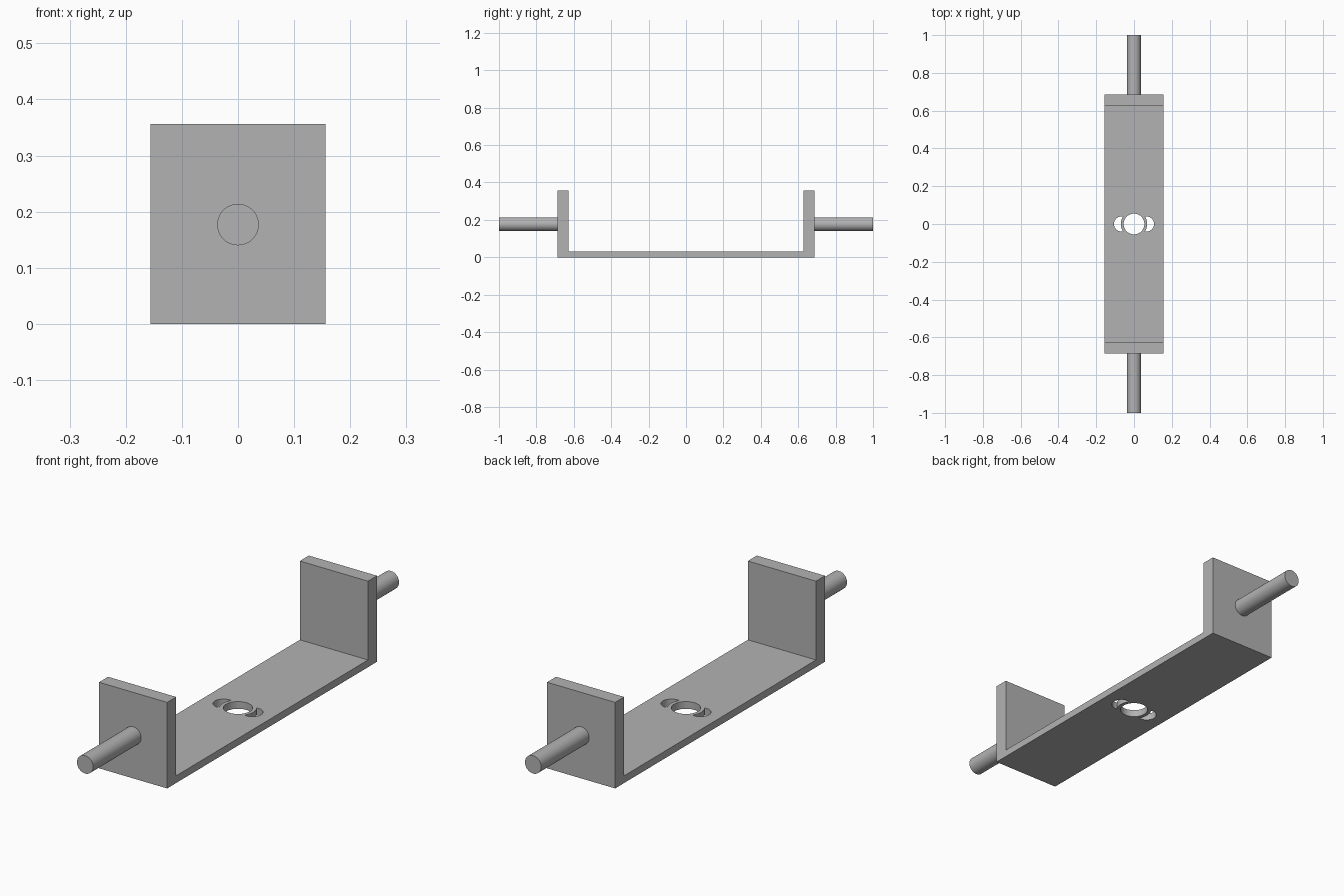
import bpy, bmesh, math

if "Cube" in bpy.data.objects:
    bpy.data.objects.remove(bpy.data.objects["Cube"])

HALF_W, HEIGHT, FLOOR = 0.156, 0.356, 0.03
WALL_IN, WALL_OUT = 0.627, 0.686
ROD_R, ROD_Z = 0.037, 0.177

gray = bpy.data.materials.new("plain_gray")
gray.use_nodes = True
color = (0.45, 0.45, 0.45, 1)
gray.diffuse_color = color
gray.node_tree.nodes["Principled BSDF"].inputs["Base Color"].default_value = color


def prism(name, points, offset):
    """Extrude a closed 3D outline along offset into a solid."""
    bm = bmesh.new()
    face = bm.faces.new([bm.verts.new(p) for p in points])
    ext = bmesh.ops.extrude_face_region(bm, geom=[face])
    verts = [g for g in ext["geom"] if isinstance(g, bmesh.types.BMVert)]
    bmesh.ops.translate(bm, verts=verts, vec=offset)
    bmesh.ops.recalc_face_normals(bm, faces=bm.faces)
    mesh = bpy.data.meshes.new(name)
    bm.to_mesh(mesh)
    bm.free()
    mesh.materials.append(gray)
    obj = bpy.data.objects.new(name, mesh)
    bpy.context.collection.objects.link(obj)
    return obj


def arc(cx, radius, start, end, steps):
    """Points of an arc on the floor plane, below the plate."""
    return [(cx + radius * math.cos(start + (end - start) * i / steps),
             radius * math.sin(start + (end - start) * i / steps), -0.05)
            for i in range(steps + 1)]


def smooth(obj):
    bpy.ops.object.select_all(action="DESELECT")
    obj.select_set(True)
    bpy.context.view_layer.objects.active = obj
    bpy.ops.object.shade_smooth_by_angle(angle=math.radians(30))


# U-shaped bracket: floor plate with two upright end walls
half = [(WALL_OUT, 0), (WALL_OUT, HEIGHT), (WALL_IN, HEIGHT), (WALL_IN, FLOOR)]
outline = half + [(-y, z) for y, z in reversed(half)]
bracket = prism("bracket", [(-HALF_W, y, z) for y, z in outline], (2 * HALF_W, 0, 0))

# Round centre hole and a crescent slot on each side of it
cutters = [prism("centre_hole_cutter", arc(0, 0.055, 0, math.tau, 48)[:-1], (0, 0, 0.15))]
SLOT_X, SLOT_R, RING_R = 0.066, 0.04, 0.07
tip_x = (RING_R**2 - SLOT_R**2 + SLOT_X**2) / (2 * SLOT_X)
tip_y = math.sqrt(RING_R**2 - tip_x**2)
outer = math.atan2(tip_y, tip_x - SLOT_X)
inner = math.atan2(tip_y, tip_x)
crescent = arc(SLOT_X, SLOT_R, -outer, outer, 24) + arc(0, RING_R, inner, -inner, 14)[1:-1]
for name, side in (("left", 1), ("right", -1)):
    cutters.append(prism(name + "_slot_cutter",
                         [(side * x, y, z) for x, y, z in crescent], (0, 0, 0.15)))

bpy.context.view_layer.objects.active = bracket
for cutter in cutters:
    cutter.hide_render = True
    mod = bracket.modifiers.new("cut", "BOOLEAN")
    mod.operation, mod.solver, mod.object = "DIFFERENCE", "EXACT", cutter
    bpy.ops.object.modifier_apply(modifier=mod.name)
    bpy.data.objects.remove(cutter)
smooth(bracket)

# Round pivot rods on the outside of both walls
for name, side in (("front_rod", -1), ("back_rod", 1)):
    bpy.ops.mesh.primitive_cylinder_add(
        vertices=48, radius=ROD_R, depth=1 - WALL_OUT,
        location=(0, side * (1 + WALL_OUT) / 2, ROD_Z), rotation=(math.pi / 2, 0, 0))
    rod = bpy.context.object
    rod.name = name
    rod.data.materials.append(gray)
    smooth(rod)
